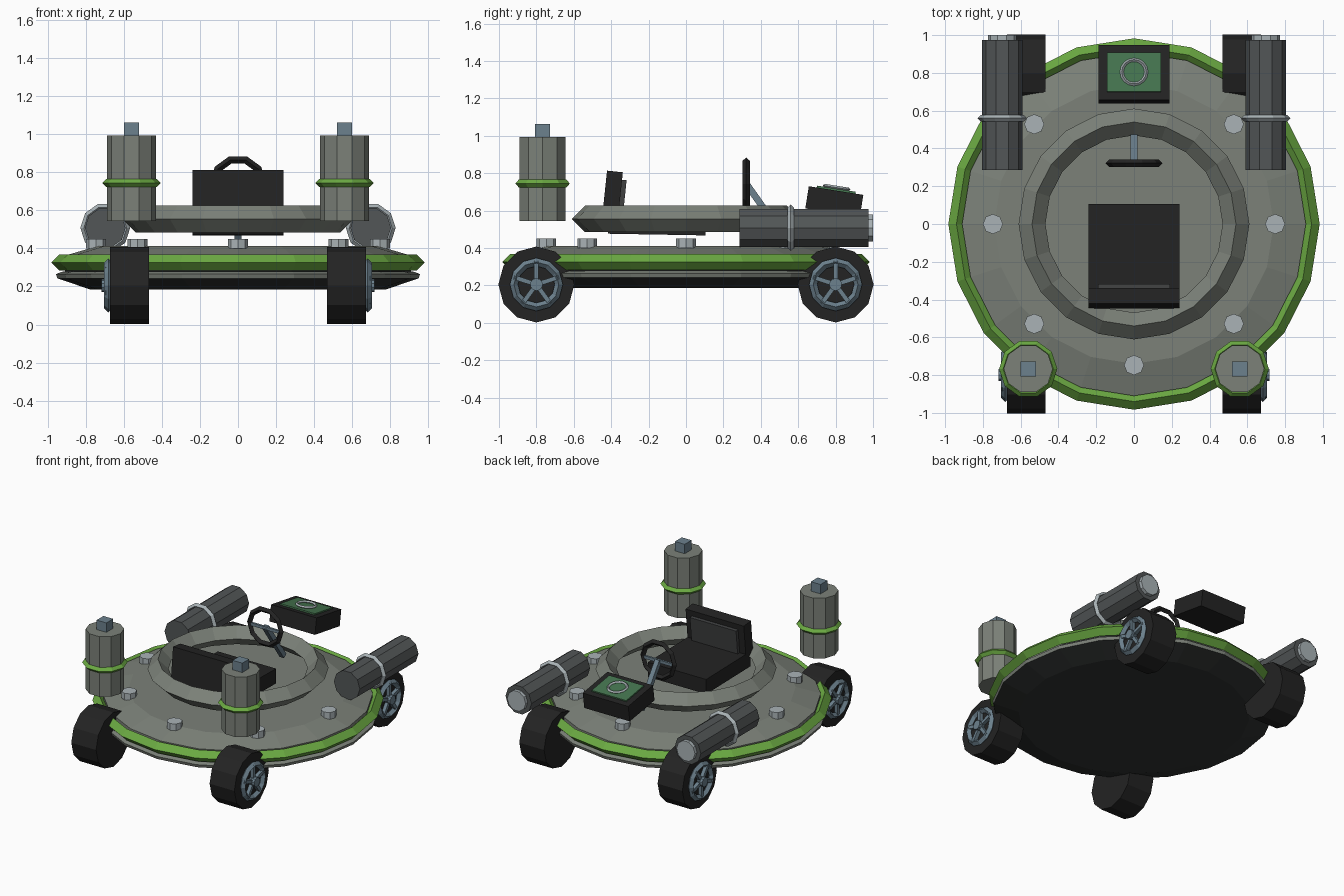
import bpy, bmesh, math
from mathutils import Matrix, Vector

if "Cube" in bpy.data.objects:
    bpy.data.objects.remove(bpy.data.objects["Cube"])

def mat(name, r, g, b):
    m = bpy.data.materials.new(name)
    m.diffuse_color = (r, g, b, 1)
    m.use_nodes = True
    m.node_tree.nodes["Principled BSDF"].inputs["Base Color"].default_value = m.diffuse_color
    return m

GREY = mat("hull grey", .20, .22, .19)
GREEN = mat("trim green", .147, .40, .055)
BLACK = mat("rubber black", .017, .017, .017)
UNDER = mat("underbody charcoal", .03, .033, .032)
DARK = mat("tank dark grey", .085, .093, .095)
LIGHT = mat("light metal", .40, .45, .47)
STEEL = mat("blue steel", .15, .22, .27)
SCREEN = mat("screen green", .06, .18, .08)
PAD = mat("cushion grey", .05, .052, .053)

def obj(name, bm, mats, M=Matrix()):
    bmesh.ops.recalc_face_normals(bm, faces=bm.faces)
    me = bpy.data.meshes.new(name)
    bm.to_mesh(me)
    bm.free()
    for m in mats if isinstance(mats, list) else [mats]:
        me.materials.append(m)
    me.transform(M)
    o = bpy.data.objects.new(name, me)
    bpy.context.collection.objects.link(o)
    return o

def lathe(name, profile, sides, mats, M=Matrix(), closed=False, rule=None):
    """Revolve (radius, z) points about z; open profiles are capped."""
    bm = bmesh.new()
    rings = [[bm.verts.new((r * math.cos(2 * math.pi * i / sides), r * math.sin(2 * math.pi * i / sides), z))
              for i in range(sides)] for r, z in profile]
    n = len(rings)
    for k in range(n if closed else n - 1):
        a, b = rings[k], rings[(k + 1) % n]
        for i in range(sides):
            j = (i + 1) % sides
            f = bm.faces.new((a[i], a[j], b[j], b[i]))
            f.material_index = rule(k) if rule else 0
    if not closed:
        bm.faces.new(rings[0]).material_index = rule(0) if rule else 0
        bm.faces.new(rings[-1]).material_index = rule(n - 2) if rule else 0
    return obj(name, bm, mats, M)

def ring(name, R, r, sides, m, M, seg=4):
    prof = [(R + r * math.cos(2 * math.pi * k / seg), r * math.sin(2 * math.pi * k / seg)) for k in range(seg)]
    return lathe(name, prof, sides, m, M, closed=True)

def box(name, size, m, M):
    bm = bmesh.new()
    bmesh.ops.create_cube(bm, size=1, matrix=Matrix.Diagonal((*size, 1)))
    return obj(name, bm, m, M)

def T(x, y, z):
    return Matrix.Translation((x, y, z))

def R(deg, axis):
    return Matrix.Rotation(math.radians(deg), 4, axis)

# saucer hull: charcoal belly, grey lip, dark groove, grey deck
lathe("hull", [(.78, .185), (.95, .243), (.957, .265), (.93, .276), (.91, .28), (.91, .30), (.91, .362), (.74, .412)],
      20, [GREY, UNDER], rule=lambda k: 1 if k in (0, 3, 4) else 0)
ring("green_bumper", .94, .043, 20, GREEN, T(0, 0, .326))
ring("cockpit_ring", .54, .071, 20, GREY, T(0, 0, .556))

# deck bolts
for k in range(8):
    a = k * math.pi / 4
    lathe("deck_bolt", [(.053, .40), (.053, .45)], 8, LIGHT, T(.747 * math.cos(a), .747 * math.sin(a), 0))

# wheels: axis turned so that local z points outward
for sx in (-1, 1):
    for y in (-.8, .8):
        W = T(sx * .57, y, .205) @ R(90 * sx, 'Y')
        lathe("tire", [(.203, -.102), (.203, .102)], 12, BLACK, W)
        ring("wheel_rim", .12, .022, 12, STEEL, W @ T(0, 0, .112))
        lathe("wheel_hub", [(.034, .09), (.034, .147)], 10, STEEL, W)
        for k in range(5):
            S = W @ R(72 * k + 180, 'Z') @ T(.065, 0, .115)
            box("wheel_spoke", (.12, .024, .026), STEEL, S)

for sx in (-1, 1):
    # upright canisters at the front
    C = T(sx * .56, -.767, 0)
    lathe("canister", [(.13, .545), (.13, .993)], 10, GREY, C)
    ring("canister_band", .133, .021, 10, GREEN, C @ T(0, 0, .745))
    box("canister_valve", (.08, .08, .08), STEEL, C @ T(0, 0, 1.023))
    # lying thruster tanks at the back
    K = T(sx * .698, 0, .508) @ R(-90, 'X')
    lathe("thruster", [(.107, .285), (.107, .975)], 10, DARK, K)
    lathe("thruster_cap", [(.076, .96), (.076, 1.0)], 10, LIGHT, K)
    ring("thruster_band", .113, .018, 10, LIGHT, K @ T(0, 0, .56))

# seat, facing the console
box("seat_base", (.48, .52, .11), BLACK, T(0, -.155, .527) @ R(-1, 'X'))
B = T(0, -.393, .685) @ R(-6, 'X')
box("seat_back", (.48, .085, .25), BLACK, B)
box("seat_back_pad", (.38, .03, .19), PAD, B @ T(0, .052, -.01))

# steering wheel and column
ring("steering_wheel", .13, .02, 10, BLACK, T(0, .322, .742) @ R(90, 'X'))
box("steering_crossbar", (.24, .016, .022), STEEL, T(0, .322, .735))
p, q = Vector((0, .325, .74)), Vector((0, .53, .45))
col = T(*((p + q) / 2)) @ (q - p).to_track_quat('Z', 'Y').to_matrix().to_4x4()
box("steering_column", (.036, .036, (q - p).length), STEEL, col)

# console with screen and dial
D = T(0, .793, .648) @ R(-9, 'X')
box("console", (.375, .295, .12), BLACK, D)
box("console_screen", (.285, .21, .02), SCREEN, D @ T(0, 0, .06))
ring("console_dial", .065, .01, 16, LIGHT, D @ T(0, 0, .076))
